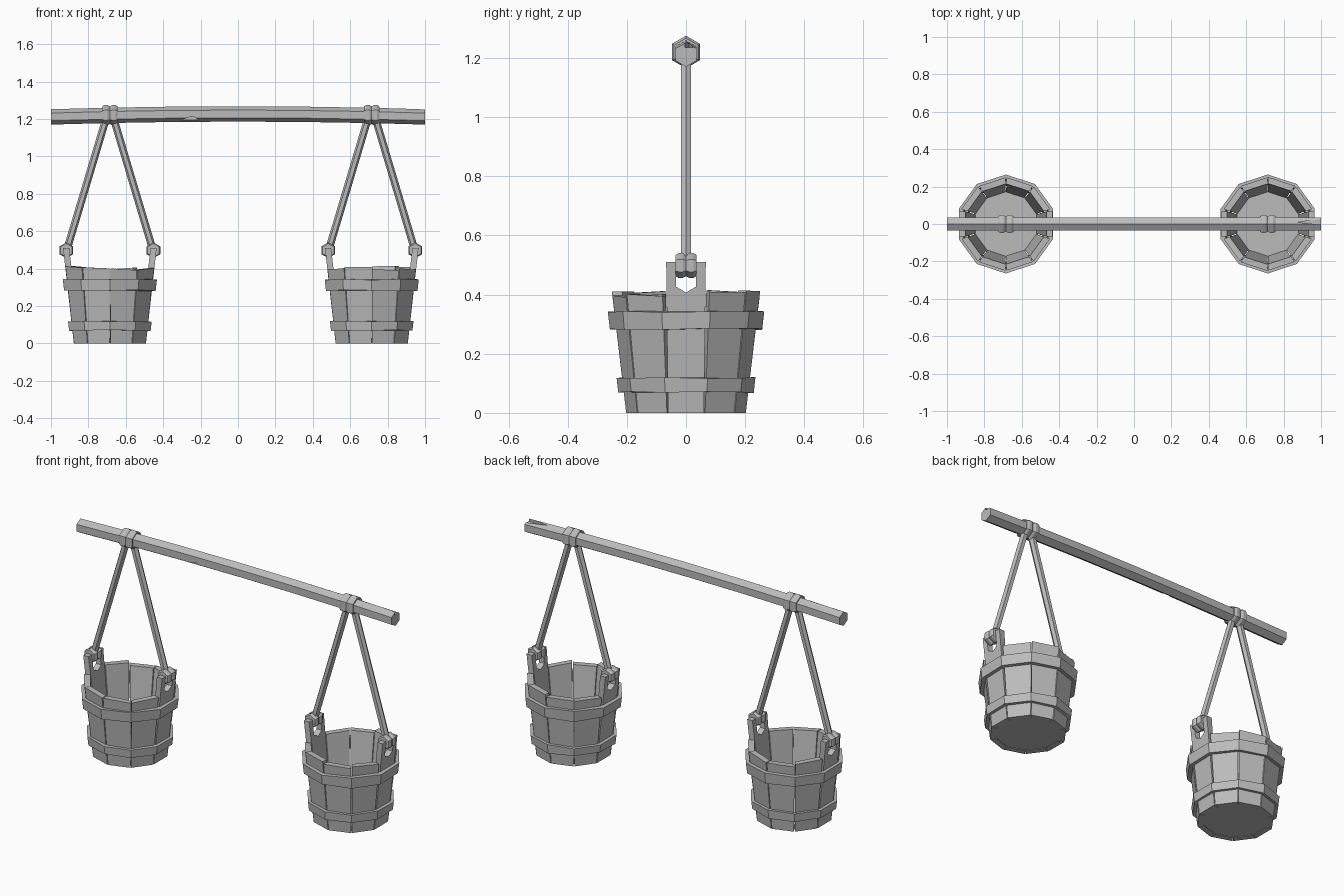
import bpy, bmesh, math, random
from mathutils import Vector

random.seed(4)
cube = bpy.data.objects.get("Cube")
if cube:
    bpy.data.objects.remove(cube, do_unlink=True)

GREY = (0.5, 0.5, 0.5, 1.0)
mat = bpy.data.materials.new("plain grey")
mat.use_nodes = True
mat.diffuse_color = GREY
mat.node_tree.nodes["Principled BSDF"].inputs["Base Color"].default_value = GREY

SIDES = 10
STEP = 2 * math.pi / SIDES
HALF_TAN = math.tan(STEP / 2)


def loft(name, rings, closed=False):
    """Skin a list of equal point rings; cap the ends unless closed."""
    bm = bmesh.new()
    loops = [[bm.verts.new(p) for p in ring] for ring in rings]
    n = len(loops[0])
    pairs = list(zip(loops, loops[1:]))
    if closed:
        pairs.append((loops[-1], loops[0]))
    else:
        bm.faces.new(loops[0])
        bm.faces.new(loops[-1])
    for a, b in pairs:
        for i in range(n):
            j = (i + 1) % n
            bm.faces.new((a[i], a[j], b[j], b[i]))
    bmesh.ops.recalc_face_normals(bm, faces=bm.faces)
    mesh = bpy.data.meshes.new(name)
    bm.to_mesh(mesh)
    bm.free()
    mesh.materials.append(mat)
    obj = bpy.data.objects.new(name, mesh)
    bpy.context.collection.objects.link(obj)
    return obj


def hex_ring(center, radius, u, v):
    """Six points round a centre, in the plane of u and v, one along v."""
    return [Vector(center) + radius * (math.sin(k * math.pi / 3) * Vector(u)
            + math.cos(k * math.pi / 3) * Vector(v)) for k in range(6)]


def cut(obj, cutter):
    """Subtract the cutter and throw it away."""
    mod = obj.modifiers.new("cut", 'BOOLEAN')
    mod.operation = 'DIFFERENCE'
    mod.solver = 'EXACT'
    mod.object = cutter
    cutter.hide_render = True
    bpy.context.view_layer.objects.active = obj
    bpy.ops.object.modifier_apply(modifier=mod.name)
    bpy.data.objects.remove(cutter, do_unlink=True)


X, Y, Z = Vector((1, 0, 0)), Vector((0, 1, 0)), Vector((0, 0, 1))


def wall(z):
    """Distance from the bucket axis to the outer flat of a stave."""
    return 0.193 + 0.112 * z


def polygon(cx, radius, z, wobble=0.0):
    return [(cx + radius * math.cos((k + 0.5) * STEP), radius * math.sin((k + 0.5) * STEP),
             z + random.uniform(-wobble, wobble)) for k in range(SIDES)]


def binding(name, center, axis, u, v, radius, spread):
    """Two turns of rope side by side, each a bulging six-sided barrel."""
    for side in (-1, 1):
        mid = Vector(center) + axis * side * spread
        rings = [hex_ring(mid + axis * t * spread, radius * r, u, v)
                 for t, r in ((-1, 0.85), (-0.4, 1), (0.4, 1), (1, 0.85))]
        loft(name, rings)


def stave(name, cx, k, top, top_half=None):
    """One tapered plank standing at step k round the bucket."""
    out = Vector((math.cos(k * STEP), math.sin(k * STEP), 0))
    side = Vector((-out.y, out.x, 0))
    tilt = 0 if top_half else random.uniform(-0.006, 0.006)
    rings = []
    for z in (0, top):
        ring = []
        for depth, s in ((0, -1), (0, 1), (0.033, 1), (0.033, -1)):
            r = wall(z) - depth
            half = r * HALF_TAN * 0.965
            if z and top_half:
                half = top_half
            ring.append(out * r + side * s * half + Vector((cx, 0, z + (s * tilt if z else 0))))
        rings.append(ring)
    return loft(name, rings)


def band(name, cx, z0, z1, thick):
    """Hoop following the slope of the staves."""
    c = math.cos(STEP / 2)
    loft(name, [polygon(cx, (wall(z) + t) / c, z, 0.003)
                for z, t in ((z0, -0.006), (z0, thick), (z1, thick), (z1, -0.006))], closed=True)


def bucket(side_name, cx):
    # Planks, with two tall pierced ones on the left and right
    for k in range(SIDES):
        if k % (SIDES // 2):
            stave(side_name + "_stave", cx, k, random.uniform(0.393, 0.413))
            continue
        s = 1 if k == 0 else -1
        ear = stave(side_name + "_ear_stave", cx, k, 0.51, 0.067)
        ear_x = cx + s * (wall(0.5) - 0.016)
        cut(ear, loft("hole_cutter", [hex_ring((ear_x + d, 0, 0.447), 0.04, Y, Z)
                                      for d in (-0.1, 0.1)]))
        # Rope loop through the ear and the rope up to the pole
        binding(side_name + "_ear_knot", (ear_x, 0, 0.498), Y, X, Z, 0.042, 0.018)
        low, high = Vector((ear_x + s * -0.006, 0, 0.51)), Vector((cx + s * 0.018, 0, 1.21))
        across = (high - low).cross(Y).normalized()
        loft(side_name + "_rope", [hex_ring(p, 0.02, Y, across) for p in (low, high)])
    # Floor and hoops
    loft(side_name + "_bucket_floor", [polygon(cx, 0.18, z) for z in (0.003, 0.03)])
    band(side_name + "_upper_band", cx, 0.283, 0.342, 0.02)
    band(side_name + "_lower_band", cx, 0.07, 0.118, 0.017)
    # Rope wrapped round the pole
    binding(side_name + "_pole_knot", (cx, 0, 1.22), X, Y, Z, 0.055, 0.021)


bucket("right", -0.685)
bucket("left", 0.715)

# Slightly arched six-sided pole
pole = loft("carrying_pole", [hex_ring((x, 0, 1.227 - 0.016 * x * x), 0.041, Y, Z)
                              for x in (-1, -0.69, -0.35, 0, 0.35, 0.71, 1)])
# Chip in the lower front edge, split in the left end
cut(pole, loft("chip_cutter", [[(-0.33, y, 1.19), (-0.2, y, 1.19), (-0.24, y, 1.215)]
                               for y in (-0.06, -0.018)]))
cut(pole, loft("split_cutter", [[(0.87, 0.01, z), (1.02, -0.006, z), (1.02, 0.026, z)]
                                for z in (1.235, 1.3)]))
